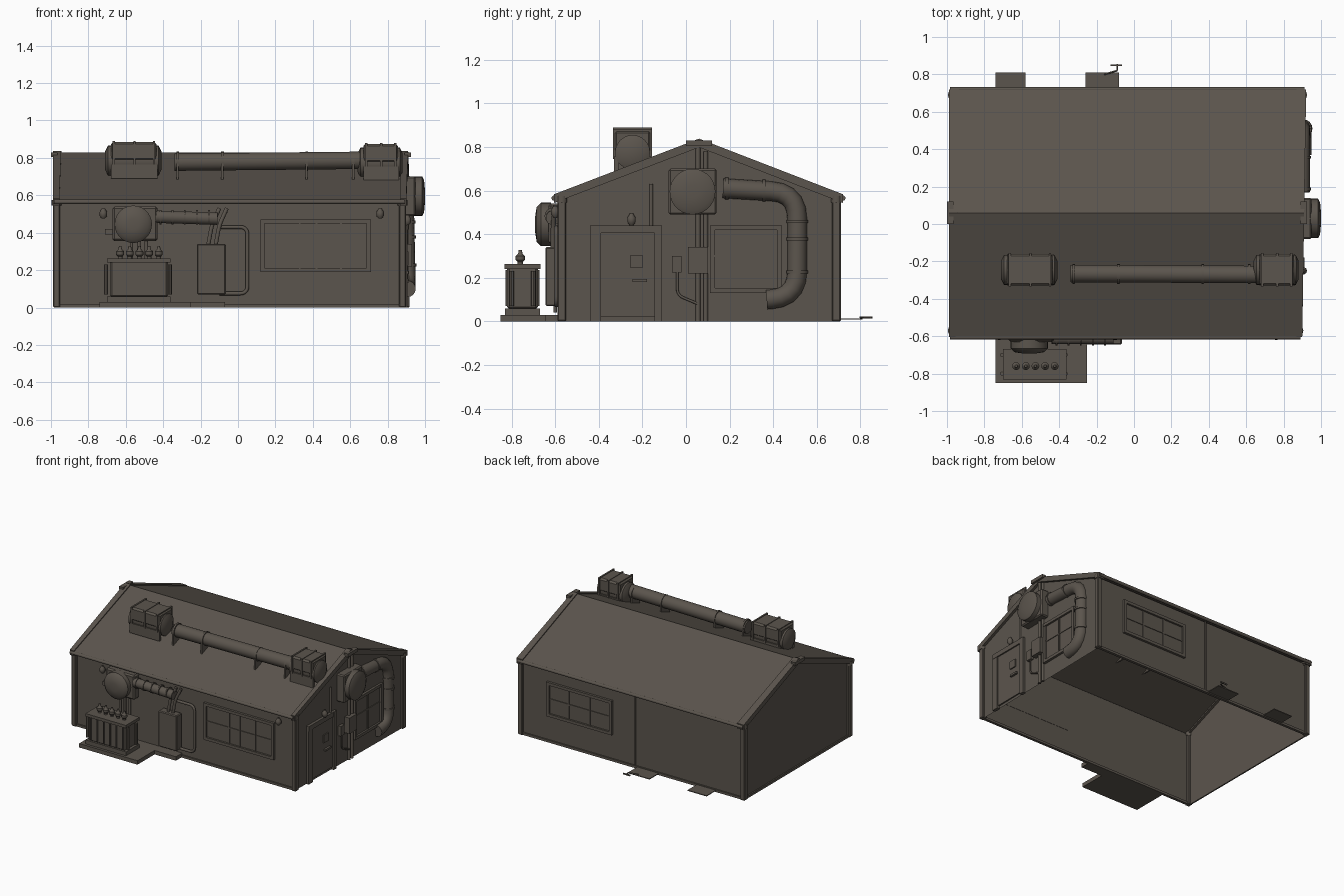
import bpy, bmesh, math
from mathutils import Vector

cube = bpy.data.objects.get("Cube")
if cube:
    bpy.data.objects.remove(cube, do_unlink=True)

mat = bpy.data.materials.new("weathered brown grey")
mat.use_nodes = True
COLOUR = (0.105, 0.09, 0.074, 1)
mat.diffuse_color = COLOUR
mat.node_tree.nodes["Principled BSDF"].inputs["Base Color"].default_value = COLOUR


def finish(name, bm, smooth=False):
    me = bpy.data.meshes.new(name)
    bm.to_mesh(me)
    bm.free()
    me.materials.append(mat)
    ob = bpy.data.objects.new(name, me)
    bpy.context.collection.objects.link(ob)
    if smooth:
        bpy.ops.object.select_all(action='DESELECT')
        ob.select_set(True)
        bpy.context.view_layer.objects.active = ob
        bpy.ops.object.shade_smooth_by_angle(angle=math.radians(40))
    return ob


def box(name, x, y, z, bevel=0):
    bm = bmesh.new()
    bmesh.ops.create_cube(bm, size=1)
    for v in bm.verts:
        v.co = [r[0] + (c + 0.5) * (r[1] - r[0]) for c, r in zip(v.co, (x, y, z))]
    if bevel:
        bmesh.ops.bevel(bm, geom=bm.edges[:], offset=bevel, segments=1, affect='EDGES')
    return finish(name, bm)


def lathe(name, base, axis, profile, sides=20):
    """Spin (radius, distance) pairs about an axis."""
    bm = bmesh.new()
    turn = Vector((0, 0, 1)).rotation_difference(Vector(axis))
    rings = []
    for r, h in profile:
        rings.append([bm.verts.new(Vector(base) + turn @ Vector(
            (r * math.cos(a), r * math.sin(a), h)))
            for a in [math.tau * i / sides for i in range(sides)]])
    for lo, hi in zip(rings, rings[1:]):
        for i in range(sides):
            j = (i + 1) % sides
            bm.faces.new((lo[i], lo[j], hi[j], hi[i]))
    bm.faces.new(rings[0][::-1])
    bm.faces.new(rings[-1])
    return finish(name, bm, True)


def tube(name, points, radius, bend=0.0, sides=12):
    """Pipe through points, with rounded corners of the given size."""
    pts = [Vector(p) for p in points]
    path = [pts[0]]
    for a, b, c in zip(pts, pts[1:], pts[2:]):
        s, e = b + (a - b).normalized() * bend, b + (c - b).normalized() * bend
        for k in range(6 if bend else 1):
            t = k / 5
            path.append(s * (1 - t) ** 2 + b * 2 * t * (1 - t) + e * t * t)
    path.append(pts[-1])
    bm = bmesh.new()
    rings, side, last = [], None, None
    for i, p in enumerate(path):
        d = (path[min(i + 1, len(path) - 1)] - path[max(i - 1, 0)]).normalized()
        side = d.orthogonal().normalized() if side is None else last.rotation_difference(d) @ side
        last, other = d, d.cross(side)
        rings.append([bm.verts.new(p + radius * (side * math.cos(a) + other * math.sin(a)))
                      for a in [math.tau * k / sides for k in range(sides)]])
    for lo, hi in zip(rings, rings[1:]):
        for k in range(sides):
            j = (k + 1) % sides
            bm.faces.new((lo[k], lo[j], hi[j], hi[k]))
    bm.faces.new(rings[0][::-1])
    bm.faces.new(rings[-1])
    return finish(name, bm, True)


# Building shell, open underneath; the door end is slightly skewed
FRONT, BACK, RIDGE_Y, RIDGE, EAVE, WEST = -0.57, 0.69, 0.06, 0.81, 0.56, -0.97


def east(y):
    return 0.88 + 0.016 * (y - FRONT)


bm = bmesh.new()
outline = [(FRONT, 0), (FRONT, EAVE), (RIDGE_Y, RIDGE), (BACK, EAVE), (BACK, 0)]
w = [bm.verts.new((WEST, y, z)) for y, z in outline]
e = [bm.verts.new((east(y), y, z)) for y, z in outline]
bm.faces.new(w)
bm.faces.new(e[::-1])
for i in (0, 3):
    bm.faces.new((w[i], e[i], e[i + 1], w[i + 1]))
bmesh.ops.recalc_face_normals(bm, faces=bm.faces[:])
finish("walls", bm)


def roof_panel(name, y, z, x0, x1, thick, lift=0):
    bm = bmesh.new()
    rim = [bm.verts.new(p) for p in (
        (x0, y, z + lift), (x1 + 0.016 * (y - FRONT), y, z + lift),
        (x1 + 0.01, RIDGE_Y, 0.83 + lift), (x0, RIDGE_Y, 0.83 + lift))]
    f = bm.faces.new(rim)
    ext = bmesh.ops.extrude_face_region(bm, geom=[f])["geom"]
    for v in ext:
        if isinstance(v, bmesh.types.BMVert):
            v.co.z -= thick
    bmesh.ops.recalc_face_normals(bm, faces=bm.faces[:])
    finish(name, bm)


# Roof slabs with raised end boards
for side, y in (("front", -0.605), ("back", 0.72)):
    roof_panel(side + "_roof", y, 0.575, -0.98, 0.885, 0.02)
    roof_panel(side + "_west_board", y, 0.575, -0.99, -0.955, 0.04, 0.008)
    roof_panel(side + "_east_board", y, 0.575, 0.87, 0.90, 0.04, 0.008)
    tube(side + "_gutter", [(-0.985, y, 0.565), (east(y) + 0.01, y, 0.565)], 0.012)
for x in (-0.98, 0.91):
    box("ridge_end", (x - 0.02, x + 0.015), (0.0, 0.12), (0.805, 0.83))

# Corner posts and base trims
for y in (FRONT, BACK):
    for x in (WEST, east(y)):
        box("corner_post", (x - 0.018, x + 0.018), (y - 0.02, y + 0.02), (0, EAVE), 0.005)
        lathe("post_cap", (x, y, 0.545), (0, 0, 1), [(0.026, 0), (0.026, 0.03)], 10)
    box("base_trim", (WEST, east(y)), (y - 0.01, y + 0.01), (0.0, 0.018))
box("west_base_trim", (WEST - 0.01, WEST), (FRONT, BACK), (0, 0.018))
tube("back_downpipe", [(-0.06, 0.695, 0.01), (-0.06, 0.695, 0.56)], 0.006)


def window(name, u, z, place, bars, cross):
    """Frame, glass plate and bars; place() maps wall spans to a box."""
    t = 0.022
    place(name + "_glass", u, z, 0.004)
    for span in ((u[0], u[0] + t), (u[1] - t, u[1])):
        place(name + "_frame", span, z, 0.018)
    for span in ((z[0], z[0] + t), (z[1] - t, z[1])):
        place(name + "_frame", u, span, 0.018)
    for b in bars:
        place(name + "_bar", (b - 0.005, b + 0.005), z, 0.01)
    for c in cross:
        place(name + "_crossbar", u, (c - 0.005, c + 0.005), 0.009)


def on_front(name, u, z, d):
    return box(name, u, (FRONT - d, FRONT + 0.002), z)


def on_back(name, u, z, d):
    return box(name, u, (BACK - 0.002, BACK + d), z)


def on_east(name, u, z, d):
    x = east(sum(u) / 2)
    return box(name, (x - 0.006, x + d), u, z)


window("front_window", (0.12, 0.71), (0.19, 0.47), on_front, (0.33, 0.42, 0.55), (0.33,))
window("back_window", (0.13, 0.68), (0.20, 0.46), on_back, (0.32, 0.5), (0.33,))
window("gable_window", (0.11, 0.44), (0.13, 0.44), on_east, (0.27,), (0.30,))

# Door with frame, hatch and handle
on_east("door_panel", (-0.40, -0.14), (0.02, 0.41), 0.01)
for u, z in (((-0.44, -0.39), (0, 0.43)), ((-0.145, -0.11), (0, 0.44)), ((-0.44, -0.11), (0.405, 0.44))):
    on_east("door_frame", u, z, 0.02)
on_east("door_hatch", (-0.255, -0.20), (0.245, 0.305), 0.018)
on_east("door_handle", (-0.245, -0.18), (0.18, 0.195), 0.025)


def lamp(x, y, z):
    lathe("wall_lamp", (x, y, z - 0.03), (0, 0, 1),
          [(0.008, 0), (0.02, 0.015), (0.02, 0.035), (0.008, 0.055)], 10)


lamp(0.76, -0.60, 0.505)
lamp(-0.72, -0.60, 0.505)
lamp(0.905, -0.25, 0.47)

# Gable fan, conduits and switch boxes
box("gable_fan_housing", (0.87, 0.95), (-0.08, 0.14), (0.49, 0.70), 0.008)
lathe("gable_fan_drum", (0.94, 0.03, 0.595), (1, 0, 0), [(0.105, 0), (0.105, 0.045), (0.085, 0.055), (0.03, 0.06)], 28)
for y, top in ((0.055, 0.80), (0.09, 0.78)):
    tube("gable_conduit", [(0.895, y, 0), (0.895, y, top)], 0.011)
tube("vent_pipe", [(0.89, -0.16, 0.43), (0.89, -0.16, 0.63)], 0.008)
on_east("switch_box", (0.01, 0.10), (0.22, 0.34), 0.04)
on_east("small_box", (-0.065, -0.02), (0.225, 0.30), 0.022)
tube("box_cable", [(0.90, -0.04, 0.23), (0.90, -0.04, 0.12), (0.90, 0.055, 0.08)], 0.006, 0.03)

# Bent gable duct with joint collars
tube("gable_duct", [(0.895, 0.17, 0.61), (0.895, 0.51, 0.59), (0.905, 0.51, 0.11),
                    (0.905, 0.37, 0.10)], 0.045, 0.12, 16)
for p, d in (((0.895, 0.18, 0.61), (0, 1, 0)), ((0.895, 0.35, 0.60), (0, 1, 0)),
             ((0.9, 0.51, 0.45), (0, 0, 1)), ((0.902, 0.51, 0.37), (0, 0, 1)), ((0.904, 0.51, 0.22), (0, 0, 1))):
    lathe("duct_collar", p, d, [(0.05, 0), (0.05, 0.014)], 16)

# Rooftop motor drums and connecting duct
for x0, x1, z in ((-0.71, -0.41, 0.785), (0.64, 0.88, 0.775)):
    y = -0.245
    lathe("roof_drum", (x0, y, z), (1, 0, 0), [(0.05, 0), (0.08, 0.015), (0.08, x1 - x0 - 0.015), (0.05, x1 - x0)], 24)
    box("roof_drum_cover", (x0 + 0.03, x1 - 0.025), (y - 0.085, y + 0.085), (z, z + 0.1), 0.012)
    for x in (x0 + 0.04, (x0 + x1) / 2, x1 - 0.045):
        box("roof_drum_strap", (x, x + 0.012), (y - 0.09, y + 0.09), (z - 0.03, z + 0.104))
    for s in (-1, 1):
        box("roof_drum_foot", (x0 + 0.03, x1 - 0.02), (y + s * 0.075 - 0.01, y + s * 0.075 + 0.01), (z - 0.095, z - 0.02))
tube("roof_duct", [(-0.34, -0.265, 0.777), (0.66, -0.27, 0.787)], 0.047, 0, 20)
for x in (-0.33, -0.09, 0.36, 0.61):
    lathe("roof_duct_collar", (x, -0.267, 0.781), (1, 0, 0), [(0.052, 0), (0.052, 0.014)], 20)
    box("roof_duct_leg", (x, x + 0.012), (-0.32, -0.22), (0.675, 0.77))

# Front fan, duct and cabinet
box("front_fan_housing", (-0.67, -0.43), (-0.63, -0.57), (0.355, 0.54), 0.01)
lathe("front_fan_drum", (-0.56, -0.62, 0.445), (0, -1, 0), [(0.1, 0), (0.1, 0.045), (0.08, 0.065), (0.03, 0.073)], 28)
box("front_fan_bracket", (-0.71, -0.67), (-0.61, -0.57), (0.39, 0.42))
tube("front_duct", [(-0.44, -0.61, 0.485), (-0.11, -0.61, 0.475)], 0.034)
for i in range(5):
    lathe("front_duct_collar", (-0.42 + 0.065 * i, -0.61, 0.483), (1, 0, 0), [(0.039, 0), (0.039, 0.01)], 16)
for x in (-0.16, -0.12):
    tube("cabinet_feed", [(x + 0.06, -0.60, 0.53), (x + 0.02, -0.61, 0.44), (x, -0.61, 0.33)], 0.011, 0.03)
box("cabinet", (-0.22, -0.065), (-0.645, -0.58), (0.07, 0.34), 0.006)
tube("cabinet_loop", [(-0.10, -0.595, 0.43), (0.05, -0.595, 0.43), (0.05, -0.595, 0.075), (-0.1, -0.595, 0.075)], 0.010, 0.04)
for x in (-0.57, -0.53, -0.49):
    tube("fan_cable", [(x, -0.60, 0.37), (x, -0.60, 0.04)], 0.009)

# Transformer on its plinth
box("plinth", (-0.74, -0.25), (-0.85, -0.57), (0, 0.03))
box("cabinet_plinth", (-0.25, -0.07), (-0.645, -0.57), (0, 0.03))
box("transformer_skid", (-0.70, -0.36), (-0.83, -0.67), (0.03, 0.06))
box("transformer_body", (-0.685, -0.375), (-0.82, -0.68), (0.055, 0.25), 0.01)
box("transformer_lid", (-0.70, -0.36), (-0.832, -0.668), (0.24, 0.262))
for i in range(6):
    x = -0.665 + 0.054 * i
    for y in (-0.828, -0.68):
        box("transformer_fin", (x, x + 0.008), (y, y + 0.008), (0.07, 0.235))
for x in (-0.705, -0.365):
    for y in (-0.80, -0.70):
        tube("transformer_side_pipe", [(x, y, 0.07), (x, y, 0.23)], 0.011, 0, 8)
for i in range(5):
    lathe("insulator", (-0.63 + 0.0515 * i, -0.76, 0.26), (0, 0, 1),
          [(0.012, 0), (0.012, 0.012), (0.021, 0.022), (0.021, 0.04), (0.01, 0.05), (0.007, 0.068)], 12)

# Ground plates and stray cable behind the building
box("back_plate", (-0.74, -0.58), (0.69, 0.81), (0.008, 0.014))
box("back_plate", (-0.26, -0.08), (0.69, 0.81), (0.008, 0.014))
tube("ground_cable", [(-0.16, 0.80, 0.018), (-0.09, 0.82, 0.018), (-0.09, 0.855, 0.018)], 0.005, 0, 6)
box("cable_end", (-0.125, -0.065), (0.845, 0.852), (0.012, 0.022))
